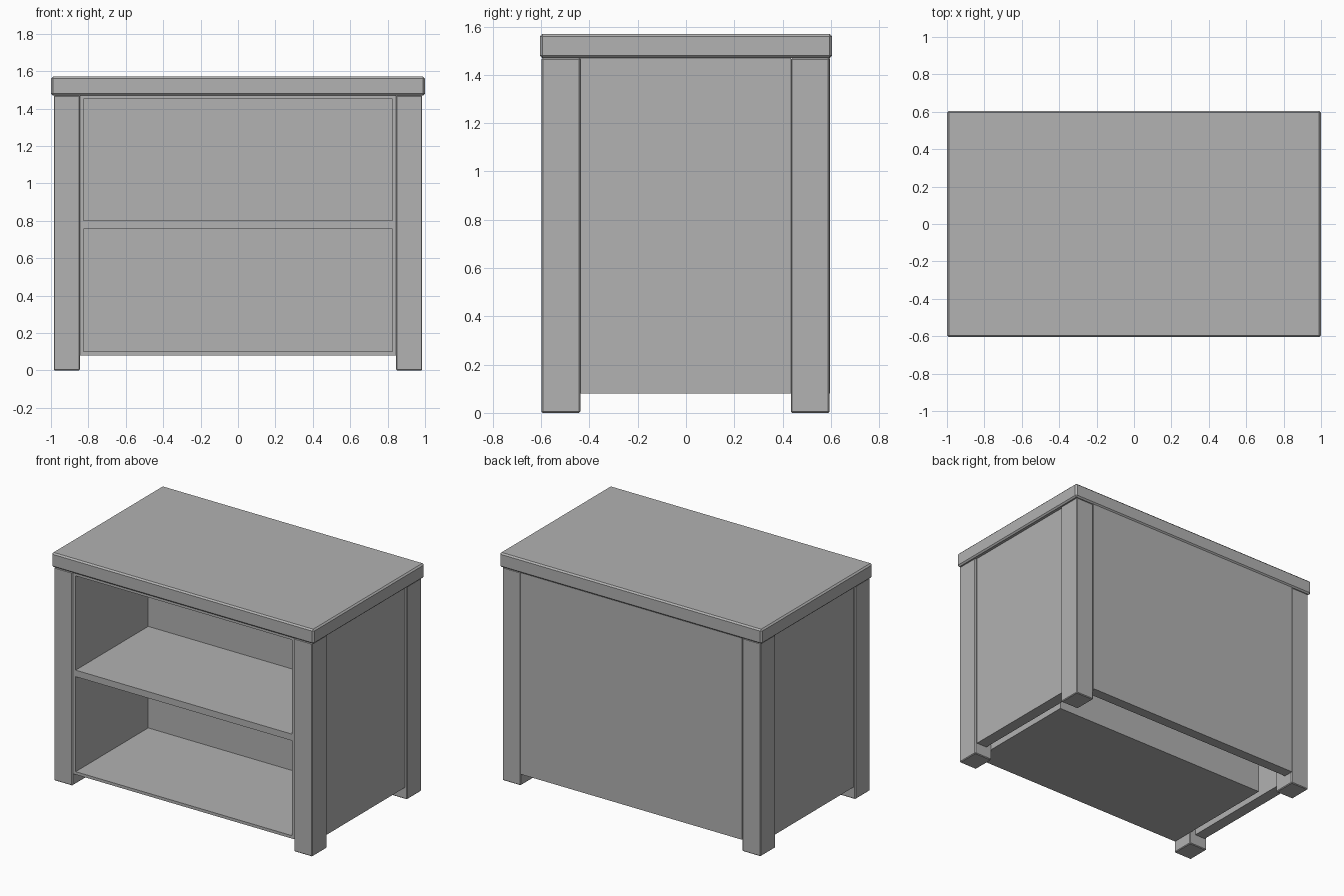
import bpy
import bmesh
from mathutils import Vector

old = bpy.data.objects.get("Cube")
if old:
    bpy.data.objects.remove(old, do_unlink=True)

GREY = 0.445
mat = bpy.data.materials.new("plain grey")
mat.use_nodes = True
mat.diffuse_color = (GREY, GREY, GREY, 1)
mat.node_tree.nodes["Principled BSDF"].inputs["Base Color"].default_value = (GREY, GREY, GREY, 1)


def box(name, low, high, bevel=0):
    """Box between two corners, with an optional chamfer on every edge."""
    low, high = Vector(low), Vector(high)
    bm = bmesh.new()
    bmesh.ops.create_cube(bm, size=1)
    bmesh.ops.scale(bm, vec=high - low, verts=bm.verts)
    bmesh.ops.translate(bm, vec=(low + high) / 2, verts=bm.verts)
    if bevel:
        bmesh.ops.bevel(bm, geom=bm.edges[:], offset=bevel, segments=1, affect='EDGES')
    mesh = bpy.data.meshes.new(name)
    bm.to_mesh(mesh)
    bm.free()
    mesh.materials.append(mat)
    obj = bpy.data.objects.new(name, mesh)
    bpy.context.collection.objects.link(obj)
    return obj


LEG_TOP = 1.47     # underside of the top
BASE = 0.08        # underside of cabinet and panels
IN_X = 0.845       # inner side of legs
FRONT, BACK = -0.59, 0.26   # cabinet depth
WALL = 0.02

# Chamfered table top
box("table_top", (-1, -0.605, LEG_TOP), (1, 0.605, 1.57), 0.01)

# Four legs and the two outer side panels
for side, s in (("left", 1), ("right", -1)):
    xs = sorted((s * IN_X, s * 0.985))
    for end, y0, y1 in (("front", -0.598, -0.438), ("back", 0.434, 0.594)):
        box(f"{end}_{side}_leg", (xs[0], y0, 0), (xs[1], y1, LEG_TOP), 0.005)
    xs = sorted((s * 0.89, s * 0.97))
    box(f"{side}_side_panel", (xs[0], -0.44, BASE), (xs[1], 0.436, LEG_TOP))
    # Inner cabinet walls
    xs = sorted((s * (IN_X - WALL), s * IN_X))
    box(f"{side}_cabinet_wall", (xs[0], FRONT, BASE), (xs[1], BACK, LEG_TOP))

# Outer back panel
box("back_panel", (-IN_X, 0.525, BASE), (IN_X, 0.597, LEG_TOP))

# Open cabinet: back wall and horizontal boards
inner = IN_X - WALL
box("cabinet_back", (-inner, 0.2, BASE), (inner, BACK, LEG_TOP))
for name, z0, z1 in (("bottom_board", BASE, 0.1),
                     ("middle_shelf", 0.755, 0.8),
                     ("upper_board", 1.45, LEG_TOP)):
    box(name, (-inner, FRONT, z0), (inner, 0.2, z1))
